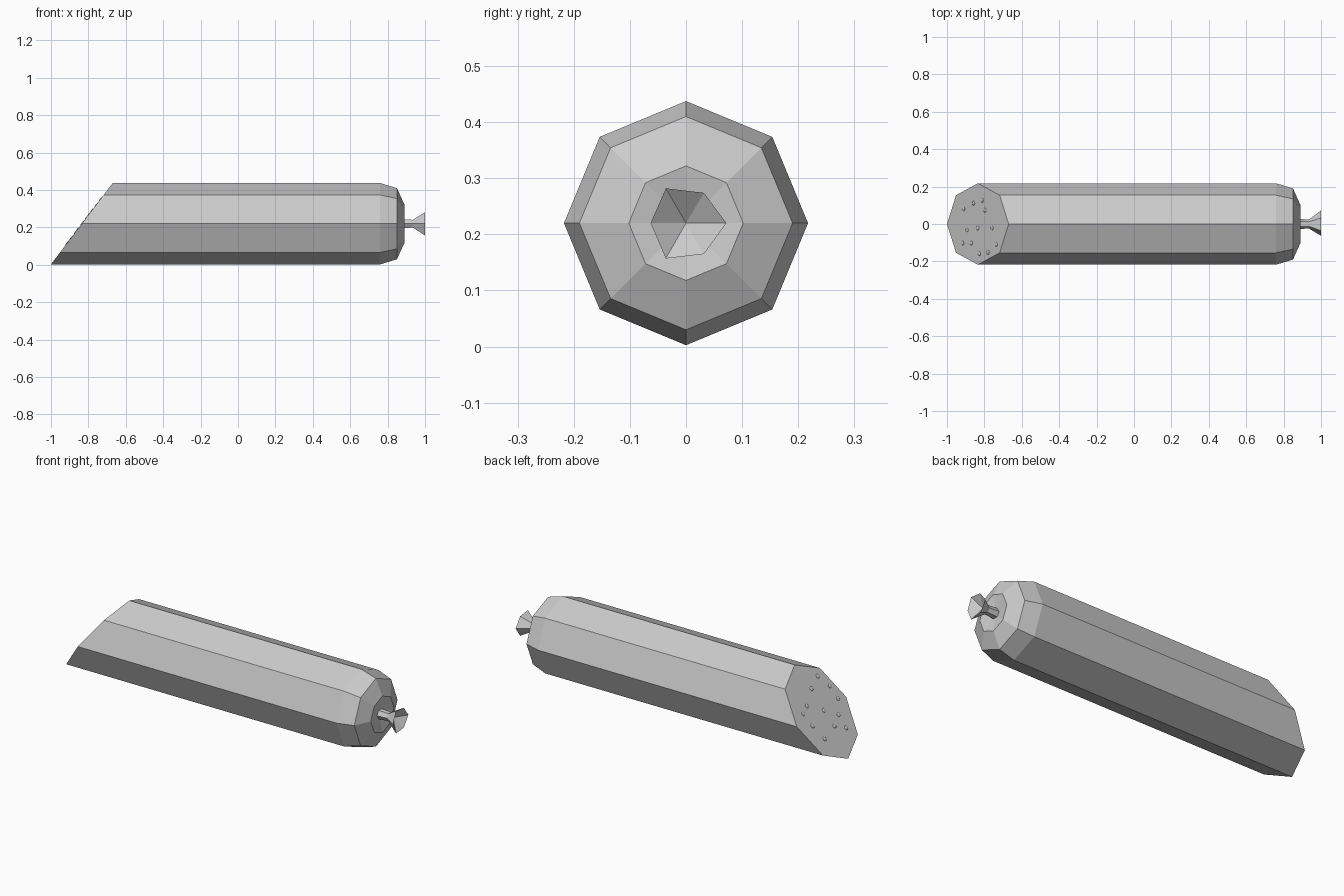
import bpy, bmesh, math
from mathutils import Vector

if "Cube" in bpy.data.objects:
    bpy.data.objects.remove(bpy.data.objects["Cube"])

R, CZ = 0.2175, 0.22          # body radius and axis height
SLOPE = 0.33 / 0.435          # lean of the sliced end


def make(name, bm):
    bmesh.ops.recalc_face_normals(bm, faces=bm.faces)
    me = bpy.data.meshes.new(name)
    bm.to_mesh(me)
    bm.free()
    ob = bpy.data.objects.new(name, me)
    bpy.context.collection.objects.link(ob)
    return ob


def ring(bm, n, x, r, slope=0.0):
    out = []
    for i in range(n):
        a = 2 * math.pi * i / n
        y, z = r * math.cos(a), r * math.sin(a)
        out.append(bm.verts.new((x + slope * z, y, CZ + z)))
    return out


def bridge(bm, a, b):
    n = len(a)
    for i in range(n):
        j = (i + 1) % n
        bm.faces.new((a[i], a[j], b[j], b[i]))


def fan(bm, loop, x):
    tip = bm.verts.new((x, 0, CZ))
    for i in range(len(loop)):
        bm.faces.new((loop[i], loop[(i + 1) % len(loop)], tip))


# Octagonal body: slanted cut, straight sides, tapered end with a slight dimple
bm = bmesh.new()
loops = [ring(bm, 8, -0.835, R, SLOPE)]
for x, r in ((0.76, R), (0.85, 0.19), (0.89, 0.102)):
    loops.append(ring(bm, 8, x, r))
for a, b in zip(loops, loops[1:]):
    bridge(bm, a, b)
bm.faces.new(loops[0])
fan(bm, loops[-1], 0.872)
make("sausage_body", bm)

# Twisted casing end: thin neck flaring into an uneven hollow hexagon
bm = bmesh.new()
neck = [ring(bm, 6, 0.87, 0.028), ring(bm, 6, 0.935, 0.024)]
flare = [bm.verts.new((1.0, y, z)) for y, z in
         ((0.072, 0.22), (0.032, 0.274), (-0.036, 0.282),
          (-0.063, 0.22), (-0.036, 0.157), (0.032, 0.165))]
bridge(bm, neck[0], neck[1])
bridge(bm, neck[1], flare)
fan(bm, flare, 0.955)
bm.faces.new(neck[0])
make("casing_knot", bm)

# Small fat specks bulging from the cut face
up = Vector((SLOPE, 0, 1)) * R
normal = Vector((-1, 0, SLOPE)).normalized()
specks = ((-.5, .6), (-.1, .46), (-.7, .33), (.34, .23), (-.73, .05), (.58, .14),
          (-.1, 0), (.51, -.14), (-.15, -.35), (-.47, -.49), (.37, -.46), (-.47, -.21))
bm = bmesh.new()
for y, s in specks:
    geo = bmesh.ops.create_icosphere(bm, subdivisions=2, radius=0.012)["verts"]
    centre = Vector((-0.835, y * R, CZ)) + up * s
    for v in geo:
        v.co -= normal * v.co.dot(normal) * 0.7
        v.co += centre
for f in bm.faces:
    f.smooth = True
make("fat_specks", bm)
